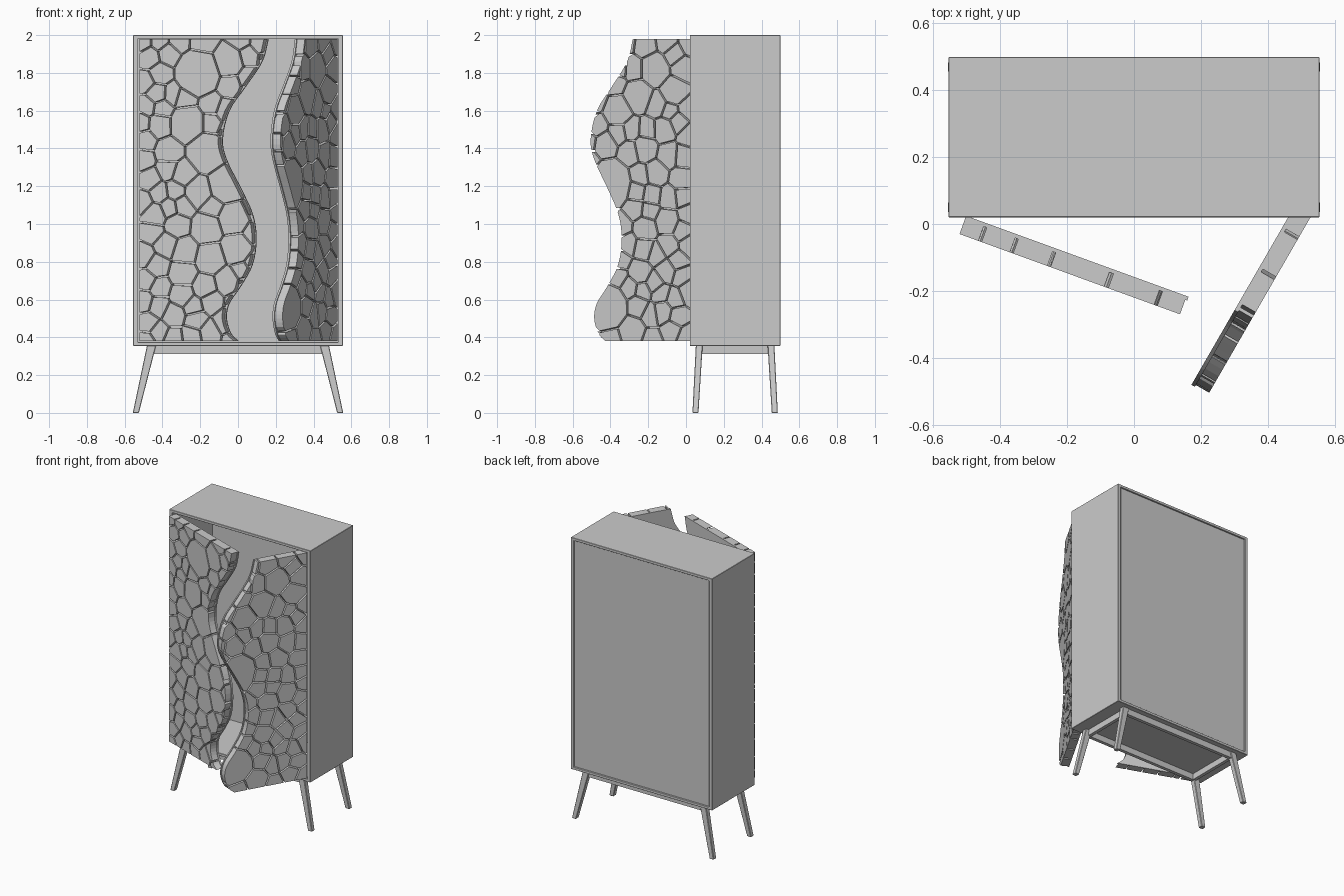
import bpy, bmesh, math, random
from mathutils import Vector

if "Cube" in bpy.data.objects:
    bpy.data.objects.remove(bpy.data.objects["Cube"])

random.seed(7)
Z0, Z1 = 0.38, 1.98          # door bottom and top
BOARD, CELL, GAP = 0.012, 0.046, 0.010
CY = 0.26                    # cabinet depth centre


def finish(bm, name, bevel=0):
    bmesh.ops.recalc_face_normals(bm, faces=bm.faces)
    me = bpy.data.meshes.new(name)
    bm.to_mesh(me)
    bm.free()
    ob = bpy.data.objects.new(name, me)
    bpy.context.collection.objects.link(ob)
    if bevel:
        m = ob.modifiers.new("bevel", 'BEVEL')
        m.width, m.segments = bevel, 1
    return ob


def loft(bm, a, b):
    """Closed solid between two matching outlines."""
    va, vb = [bm.verts.new(p) for p in a], [bm.verts.new(p) for p in b]
    n = len(va)
    bm.faces.new(va)
    bm.faces.new(vb[::-1])
    for i in range(n):
        j = (i + 1) % n
        bm.faces.new((va[i], vb[i], vb[j], va[j]))


def rect(x0, x1, y0, y1, z):
    return [(x0, y0, z), (x1, y0, z), (x1, y1, z), (x0, y1, z)]


def box(name, x0, x1, y0, y1, z0, z1, bevel=0):
    bm = bmesh.new()
    loft(bm, rect(x0, x1, y0, y1, z0), rect(x0, x1, y0, y1, z1))
    return finish(bm, name, bevel)


# cabinet shell: rectangular tube open to front and back
bm = bmesh.new()
loops = []
for y in (0.02, 0.5):
    for t in (0, 0.024):
        x, zl, zh = 0.555 - t, 0.355 + t * 0.8, 2.0 - t * 0.8
        loops.append([bm.verts.new(p) for p in
                      ((-x, y, zl), (x, y, zl), (x, y, zh), (-x, y, zh))])
for a, b in ((0, 1), (1, 3), (3, 2), (2, 0)):
    for i in range(4):
        j = (i + 1) % 4
        bm.faces.new((loops[a][i], loops[a][j], loops[b][j], loops[b][i]))
finish(bm, "cabinet_shell", 0.002)
box("back_panel", -0.533, 0.533, 0.475, 0.49, 0.372, 1.983)

# base rails
for s, tag in ((-1, "front"), (1, "back")):
    y = CY + s * 0.19
    box(tag + "_rail", -0.45, 0.45, y - 0.012, y + 0.012, 0.312, 0.356)
for s, tag in ((-1, "left"), (1, "right")):
    x = s * 0.448
    box(tag + "_rail", x - 0.012, x + 0.012, CY - 0.19, CY + 0.19, 0.312, 0.356)

# splayed tapered legs
for sx, tx in ((-1, "left"), (1, "right")):
    for sy, ty in ((-1, "front"), (1, "back")):
        bm = bmesh.new()
        outline = []
        for x, y, w, d, z in ((0.541, 0.21, 0.016, 0.016, 0), (0.458, 0.19, 0.024, 0.018, 0.356)):
            cx, cy = sx * x, CY + sy * y
            outline.append(rect(cx - w, cx + w, cy - d, cy + d, z))
        loft(bm, *outline)
        finish(bm, ty + "_" + tx + "_leg", 0.003)

# wavy meeting line of the two doors when closed (x, z)
KEYS = [(.18, 1.98), (.145, 1.86), (.05, 1.725), (-.04, 1.6), (-.078, 1.45),
        (-.055, 1.34), (.03, 1.18), (.092, 1.05), (.112, .92), (.09, .785),
        (.024, .67), (-.04, .58), (-.056, .50), (-.03, .42), (.012, .38)]


def wave(steps=4):
    k = [Vector(p) for p in KEYS]
    k = [k[0] * 2 - k[1]] + k + [k[-1] * 2 - k[-2]]
    pts = []
    for i in range(1, len(k) - 2):
        a, b, c, d = k[i - 1:i + 3]
        for s in range(steps):
            t = s / steps
            pts.append(0.5 * (2 * b + (c - a) * t + (2 * a - 5 * b + 4 * c - d) * t * t
                              + (3 * b - a - 3 * c + d) * t ** 3))
    return pts + [k[-2]]


def clip(poly, n, c):
    """Keep the part of a convex polygon where p.n <= c."""
    out = []
    for i, p in enumerate(poly):
        q = poly[(i + 1) % len(poly)]
        dp, dq = p.dot(n) - c, q.dot(n) - c
        if dp <= 0:
            out.append(p)
        if dp * dq < 0:
            out.append(p.lerp(q, dp / (dp - dq)))
    return out


def cells(umax, big, r0):
    """Weighted Voronoi polygons with gaps; big = (u, z, size) seeds."""
    seeds = [(Vector((u, z)), r) for u, z, r in big]
    for _ in range(6000):
        p = Vector((random.uniform(0, umax), random.uniform(Z0, Z1)))
        r = r0 * random.uniform(0.75, 1.15)
        if all((p - q).length > (r + s) * 0.5 for q, s in seeds):
            seeds.append((p, r))
    polys = []
    for p, r in seeds:
        poly = [Vector(v) for v in ((0, Z0), (umax, Z0), (umax, Z1), (0, Z1))]
        for q, s in seeds:
            if q is p or len(poly) < 3:
                continue
            d = (q - p).length
            n = (q - p) / d
            poly = clip(poly, n, p.dot(n) + d / 2 + (r * r - s * s) / (8 * d) - GAP / 2)
        clean = [v for i, v in enumerate(poly) if (v - poly[i - 1]).length > 1e-4]
        if len(clean) > 2:
            polys.append(clean)
    return polys


def door(tag, side, corner, angle, big):
    """side -1 is hinged left, +1 hinged right; corner is the outer hinge corner."""
    ca, sa = math.cos(angle), math.sin(angle)

    def place(pts, d):
        return [(corner[0] - side * (p[0] * ca + d * sa),
                 corner[1] - p[0] * sa + d * ca, p[1]) for p in pts]

    edge = [(abs(corner[0]) - side * p.x, p.y) for p in wave()]
    # thin backing board
    bm = bmesh.new()
    outline = [(0, Z1)] + [(u + 0.006, z) for u, z in edge] + [(0, Z0)]
    loft(bm, place(outline, CELL), place(outline, CELL + BOARD))
    finish(bm, tag + "_door_board")
    # raised cell tiles
    bm = bmesh.new()
    for poly in cells(max(u for u, z in edge) + 0.03, big, 0.092):
        loft(bm, place(poly, 0), place(poly, CELL + 0.002))
    tiles = finish(bm, tag + "_door_tiles")
    # cutter trims tiles to the wavy edge
    bm = bmesh.new()
    outline = [(-0.1, 2.1), (edge[0][0], 2.1)] + edge + [(edge[-1][0], 0.2), (-0.1, 0.2)]
    loft(bm, place(outline, -0.05), place(outline, 0.15))
    cutter = finish(bm, tag + "_door_cutter")
    cutter.hide_render = True
    cutter.hide_set(True)
    m = tiles.modifiers.new("trim", 'BOOLEAN')
    m.operation, m.solver, m.object = 'INTERSECT', 'EXACT', cutter


door("left", -1, (-0.522, -0.03), math.radians(20),
     [(.33, 1.80, .23), (.50, 1.86, .15), (.27, 1.53, .17), (.38, 1.38, .19),
      (.49, 1.21, .18), (.33, 1.17, .13), (.53, 1.03, .15), (.38, .98, .13),
      (.55, .87, .14), (.40, .82, .12)])
door("right", 1, (0.528, 0.02), math.radians(60),
     [(.49, 1.21, .24), (.51, .56, .24), (.22, 1.82, .15), (.32, 1.68, .15),
      (.44, 1.60, .14), (.10, 1.70, .12), (.36, .43, .14)])
